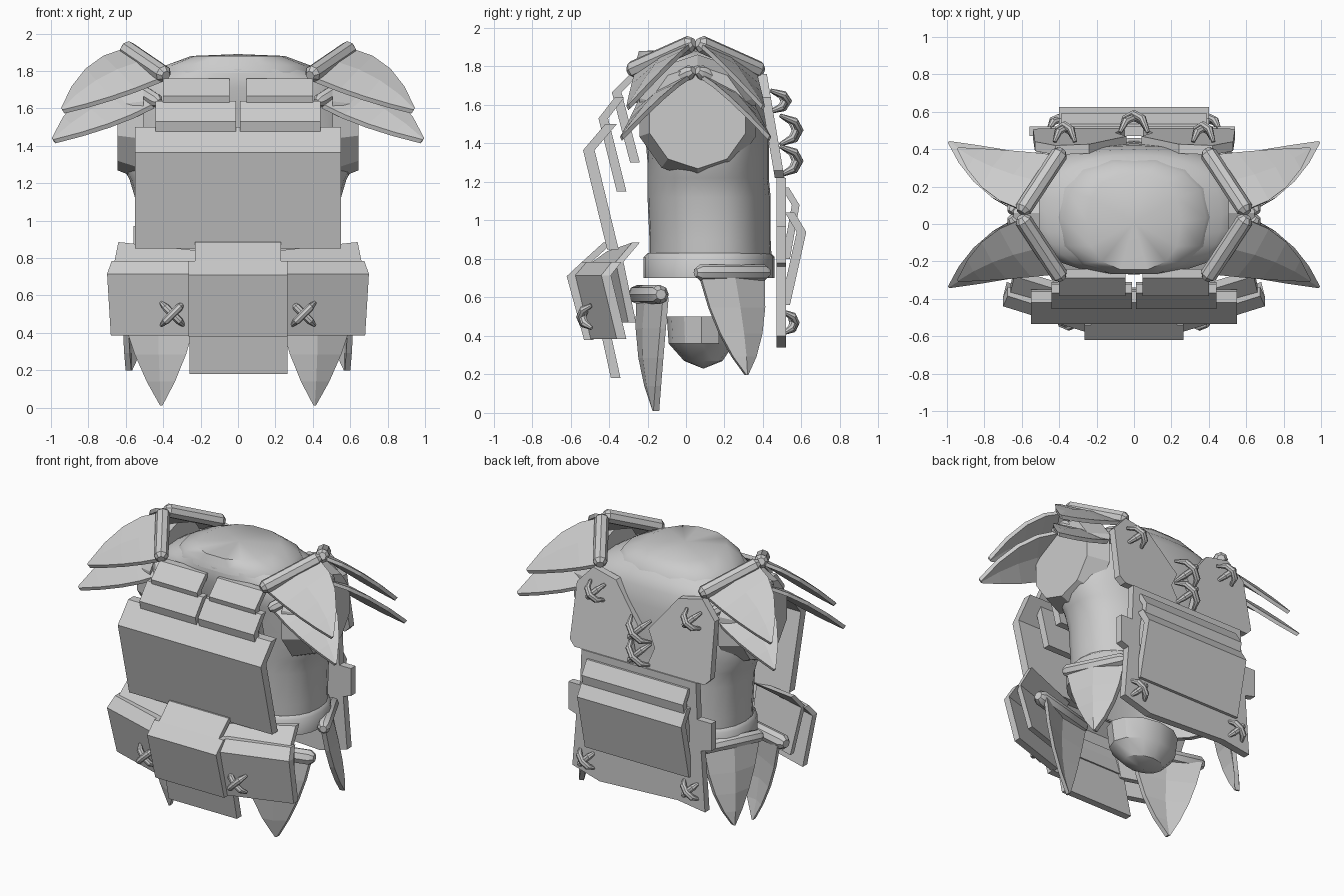
import bpy, bmesh, math
from mathutils import Vector

if "Cube" in bpy.data.objects:
    bpy.data.objects.remove(bpy.data.objects["Cube"], do_unlink=True)

grey = bpy.data.materials.new("plain grey")
grey.use_nodes = True
grey.diffuse_color = (0.6, 0.6, 0.6, 1)
grey.node_tree.nodes["Principled BSDF"].inputs["Base Color"].default_value = (0.6, 0.6, 0.6, 1)


def add(name, bm, smooth=None):
    bmesh.ops.recalc_face_normals(bm, faces=bm.faces[:])
    mesh = bpy.data.meshes.new(name)
    bm.to_mesh(mesh)
    bm.free()
    return place(name, mesh, smooth)


def place(name, mesh, smooth=None):
    mesh.materials.clear()
    mesh.materials.append(grey)
    obj = bpy.data.objects.new(name, mesh)
    bpy.context.collection.objects.link(obj)
    if smooth:
        bpy.ops.object.select_all(action="DESELECT")
        obj.select_set(True)
        bpy.context.view_layer.objects.active = obj
        bpy.ops.object.shade_smooth_by_angle(angle=math.radians(smooth))
    return obj


def slab(name, rows, vec):
    """Sheet through rows of points, thickened along vec."""
    bm = bmesh.new()
    grid = [[bm.verts.new(p) for p in row] for row in rows]
    for a, b in zip(grid, grid[1:]):
        for i in range(len(a) - 1):
            bm.faces.new((a[i], a[i + 1], b[i + 1], b[i]))
    return thicken(name, bm, vec)


def thicken(name, bm, vec):
    ext = bmesh.ops.extrude_face_region(bm, geom=bm.faces[:], use_keep_orig=True)
    bmesh.ops.translate(bm, vec=vec, verts=[v for v in ext["geom"] if isinstance(v, bmesh.types.BMVert)])
    bmesh.ops.remove_doubles(bm, verts=bm.verts[:], dist=0.0005)
    return add(name, bm)


def panel(name, x0, x1, profile, thick=0.05):
    slab(name, [[(x0, y, z), (x1, y, z)] for y, z in profile], (0, thick, 0))


def cutout(name, outline, y_of_z, thick):
    bm = bmesh.new()
    bm.faces.new([bm.verts.new((x, y_of_z(z), z)) for x, z in outline])
    thicken(name, bm, (0, thick, 0))


def blade(name, a, ca, b, cb, tip, bulge, vec, flip, steps=4):
    """Pointed plate: two curved edges meeting at a tip, with a raised middle."""
    a, ca, b, cb, tip, bulge, vec = (Vector(flip(p)) for p in (a, ca, b, cb, tip, bulge, vec))
    rows = []
    for i in range(steps + 1):
        t = min(i / steps, 0.98)
        left, right = (p * (1 - t) ** 2 + c * 2 * t * (1 - t) + tip * t * t for p, c in ((a, ca), (b, cb)))
        rows.append([left, (left + right) / 2 + bulge * (1 - t) * (0.4 + t), right])
    slab(name, rows, vec)


def rod(name, points, radius, taper=0.55):
    data = bpy.data.curves.new(name, "CURVE")
    data.dimensions = "3D"
    data.bevel_depth = radius
    data.bevel_resolution = 2
    data.use_fill_caps = True
    spline = data.splines.new("POLY")
    spline.points.add(len(points) - 1)
    for i, p in enumerate(points):
        spline.points[i].co = (*p, 1)
        spline.points[i].radius = taper if i in (0, len(points) - 1) else 1
    tmp = bpy.data.objects.new(name + "_curve", data)
    bpy.context.collection.objects.link(tmp)
    bpy.context.view_layer.update()
    mesh = bpy.data.meshes.new_from_object(tmp.evaluated_get(bpy.context.evaluated_depsgraph_get()))
    bpy.data.objects.remove(tmp, do_unlink=True)
    place(name, mesh, 35)


def roll(name, a, b, radius):
    a, b = Vector(a), Vector(b)
    rod(name, [a.lerp(b, t) for t in (0, 0.06, 0.94, 1)], radius)


def stitch(name, x, y, z, size, height):
    """Two arched pins crossing each other, rising along y."""
    for k in (1, -1):
        lift = height * (1 if k > 0 else 0.8)
        rod(name, [(x + s * size, y + lift * h, z + s * k * size)
                   for s, h in ((-1, 0), (-0.6, 0.75), (0, 1), (0.6, 0.75), (1, 0))], 0.021, 0.5)


def loft(name, rings, smooth, cap_z=None, n=28, power=2.4):
    """Stacked rounded rings given as z, half width, front y, back y."""
    bm = bmesh.new()
    loops = []
    for z, rx, y0, y1 in rings:
        loop = []
        for i in range(n):
            c, s = math.cos(math.tau * i / n), math.sin(math.tau * i / n)
            loop.append(bm.verts.new((rx * math.copysign(abs(c) ** (2 / power), c),
                                      (y0 + y1) / 2 + (y1 - y0) / 2 * math.copysign(abs(s) ** (2 / power), s), z)))
        loops.append(loop)
    for a, b in zip(loops, loops[1:]):
        for i in range(n):
            bm.faces.new((a[i], a[(i + 1) % n], b[(i + 1) % n], b[i]))
    if cap_z:
        top = bm.verts.new((0, sum(rings[-1][2:]) / 2, cap_z))
        for i in range(n):
            bm.faces.new((loops[-1][i], loops[-1][(i + 1) % n], top))
    return add(name, bm, smooth)


# Body, neck and belt
loft("torso", [(0.7, 0.53, -0.19, 0.45), (0.9, 0.54, -0.19, 0.44), (1.12, 0.55, -0.2, 0.44),
               (1.22, 0.58, -0.2, 0.43), (1.3, 0.625, -0.2, 0.43), (1.42, 0.635, -0.21, 0.43),
               (1.6, 0.63, -0.24, 0.42), (1.71, 0.57, -0.27, 0.4), (1.77, 0.47, -0.27, 0.37),
               (1.81, 0.38, -0.265, 0.33)], 60)
loft("neck", [(1.79, 0.41, -0.275, 0.35), (1.83, 0.385, -0.265, 0.33), (1.88, 0.25, -0.25, 0.27)], 40, 1.89, 14)
loft("belt", [(0.7, 0.53, -0.2, 0.44), (0.7, 0.56, -0.22, 0.46), (0.81, 0.56, -0.22, 0.46),
              (0.83, 0.54, -0.2, 0.44)], 50)

# Rounded guard below the body
loft("pelvis_guard", [(0.5, 0.25, -0.1, 0.26), (0.36, 0.23, -0.09, 0.25), (0.27, 0.14, -0.01, 0.19)], 30, 0.23, 12, 2)

# Chest plates
panel("chest_plate", -0.55, 0.55, [(-0.42, 1.5), (-0.535, 1.365), (-0.41, 0.85)], 0.06)
panel("waist_centre_plate", -0.265, 0.265, [(-0.54, 0.785), (-0.62, 0.71), (-0.53, 0.38)])
panel("waist_flap", -0.26, 0.265, [(-0.5, 0.68), (-0.39, 0.18)])
panel("waist_top_plate", -0.23, 0.23, [(-0.43, 0.885), (-0.54, 0.785), (-0.45, 0.5)])

# Lower back plates
cutout("back_base_plate", [(-0.44, 1.22), (0.44, 1.22), (0.45, 0.97), (0.54, 0.97), (0.54, 0.78), (0.48, 0.76),
                           (0.51, 0.4), (0.3, 0.34), (-0.3, 0.37), (-0.51, 0.34), (-0.48, 0.76),
                           (-0.56, 0.78), (-0.56, 0.97), (-0.45, 0.97)], lambda z: 0.52, -0.05)
panel("back_outer_plate", -0.4, 0.4, [(0.565, 1.04), (0.625, 0.94), (0.54, 0.56)], -0.05)
panel("back_ridge_plate", -0.39, 0.39, [(0.535, 1.17), (0.59, 1.08), (0.54, 0.8)], -0.04)
for z in (1.47, 1.31):
    stitch("back_lacing", 0, 0.49, z, 0.075, 0.1)

for sx, side in ((1, "left"), (-1, "right")):
    # Stacked upper chest plates
    panel(side + "_collar_plate", sx * 0.045, sx * 0.4, [(-0.29, 1.76), (-0.385, 1.665), (-0.29, 1.3)])
    panel(side + "_breast_plate", sx * 0.01, sx * 0.44, [(-0.37, 1.64), (-0.455, 1.53), (-0.36, 1.15)])

    # Angled waist plates
    slab(side + "_waist_plate", [
        [(sx * 0.25, -0.52, 0.785), (sx * 0.675, -0.385, 0.785)],
        [(sx * 0.25, -0.58, 0.715), (sx * 0.7, -0.44, 0.715)],
        [(sx * 0.25, -0.5, 0.385), (sx * 0.68, -0.36, 0.385)]], (0, 0.05, 0))
    slab(side + "_waist_backing", [
        [(sx * 0.22, -0.41, 0.84), (sx * 0.64, -0.28, 0.885)],
        [(sx * 0.22, -0.5, 0.775), (sx * 0.66, -0.365, 0.785)],
        [(sx * 0.22, -0.43, 0.47), (sx * 0.62, -0.3, 0.47)]], (0, 0.04, 0))
    stitch(side + "_waist_stitch", sx * 0.35, -0.49, 0.5, 0.06, -0.06)

    # Upper back plates
    cutout(side + "_shoulder_blade_plate",
           [(sx * x, z) for x, z in ((0.24, 1.72), (0.42, 1.76), (0.53, 1.64), (0.54, 1.26), (0.5, 1.22),
                                     (0.05, 1.22), (0.1, 1.36), (0.04, 1.47))],
           lambda z: 0.42 + (1.76 - z) * 0.17, -0.05)
    stitch(side + "_back_stitch", sx * 0.37, 0.44, 1.62, 0.055, 0.09)
    stitch(side + "_back_base_stitch", sx * 0.4, 0.51, 0.47, 0.055, 0.06)

    # Flat arm openings that widen into the body
    bm = bmesh.new()
    bmesh.ops.create_cone(bm, cap_ends=True, segments=10, radius1=0.325, radius2=0.268, depth=0.14)
    for v in bm.verts:
        v.co = (sx * (0.575 + v.co.z), 0.06 + v.co.x * 0.98, 1.537 + v.co.y)
    add(side + "_arm_opening", bm)

    # Hip blades with their rolls
    flip = lambda p: (sx * p[0], p[1], p[2])
    blade(side + "_front_hip_blade", (0.2, -0.26, 0.6), (0.25, -0.28, 0.27), (0.64, -0.12, 0.6),
          (0.58, -0.15, 0.27), (0.41, -0.17, 0), (0.02, -0.06, 0), (0, 0.03, 0), flip)
    roll(side + "_front_hip_roll", flip((0.19, -0.26, 0.615)), flip((0.68, -0.13, 0.615)), 0.05)
    blade(side + "_side_hip_blade", (0.62, 0.08, 0.7), (0.62, 0.16, 0.38), (0.43, 0.41, 0.7),
          (0.5, 0.43, 0.38), (0.6, 0.32, 0.19), (0.07, 0.03, 0), (-0.03, -0.01, 0), flip)
    roll(side + "_side_hip_roll", flip((0.62, 0.05, 0.73)), flip((0.43, 0.43, 0.73)), 0.042)

    # Shoulder blades, front and back, in two layers
    for sy, end in ((1, "front"), (-1, "back")):
        flip = lambda p: (sx * p[0], 0.05 + sy * (p[1] - 0.05), p[2])
        turn = lambda p: (sx * p[0], sy * p[1], p[2])
        name = side + "_" + end
        for label, a, ca, b, cb, tip in (
                ("_upper_pauldron", (0.61, 0.02, 1.92), (0.85, -0.05, 1.87), (0.42, -0.27, 1.76),
                 (0.68, -0.3, 1.65), (0.95, -0.31, 1.59)),
                ("_lower_pauldron", (0.65, 0.02, 1.76), (0.89, -0.09, 1.7), (0.46, -0.25, 1.62),
                 (0.66, -0.3, 1.51), (1.0, -0.345, 1.43))):
            a, ca, b, cb, tip = (flip(p) for p in (a, ca, b, cb, tip))
            blade(name + label, a, ca, b, cb, tip, turn((0.02, -0.02, 0.03)), turn((-0.012, 0.01, -0.02)),
                  lambda p: p)
        roll(name + "_upper_roll", flip((0.605, 0.04, 1.925)), flip((0.385, -0.295, 1.775)), 0.046)
        roll(name + "_lower_roll", flip((0.66, 0.04, 1.78)), flip((0.42, -0.26, 1.63)), 0.038)
